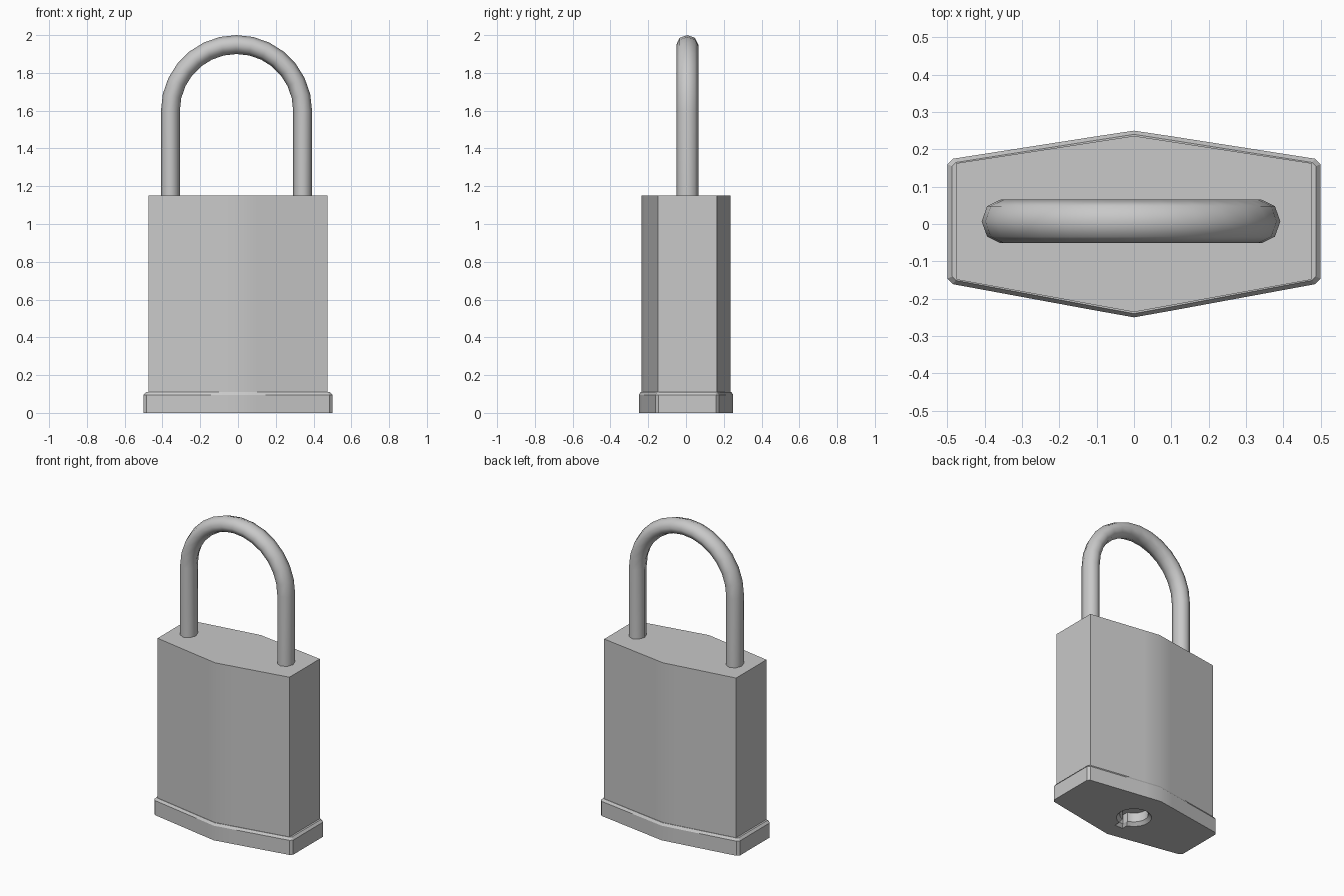
import bpy, bmesh
from math import sin, cos, pi, radians
from mathutils import Vector

if "Cube" in bpy.data.objects:
    bpy.data.objects.remove(bpy.data.objects["Cube"], do_unlink=True)

metal = bpy.data.materials.new("grey_metal")
metal.use_nodes = True
metal.diffuse_color = (0.58, 0.58, 0.58, 1)
metal.node_tree.nodes["Principled BSDF"].inputs["Base Color"].default_value = (0.58, 0.58, 0.58, 1)


def make_object(name, bm):
    bmesh.ops.recalc_face_normals(bm, faces=bm.faces)
    mesh = bpy.data.meshes.new(name)
    bm.to_mesh(mesh)
    bm.free()
    mesh.materials.append(metal)
    obj = bpy.data.objects.new(name, mesh)
    bpy.context.collection.objects.link(obj)
    return obj


def smooth(obj, angle):
    bpy.ops.object.select_all(action="DESELECT")
    obj.select_set(True)
    bpy.context.view_layer.objects.active = obj
    bpy.ops.object.shade_smooth_by_angle(angle=radians(angle))


def loft(name, rings):
    """Skin closed rings of points and cap both ends."""
    bm = bmesh.new()
    loops = [[bm.verts.new(p) for p in ring] for ring in rings]
    n = len(loops[0])
    for a, b in zip(loops, loops[1:]):
        for i in range(n):
            j = (i + 1) % n
            bm.faces.new((a[i], a[j], b[j], b[i]))
    bm.faces.new(loops[0])
    bm.faces.new(loops[-1])
    return make_object(name, bm)


def outline(half_x, peak, edge, z, corner=0.0, fold=0.1):
    """Long hexagon with support points beside the central folds."""
    near = peak + (edge - peak) * fold / half_x
    side = [(half_x - corner, edge), (fold, near), (0, peak), (-fold, near), (corner - half_x, edge)]
    back = [(x, y + 0.007 * abs(x) / half_x) for x, y in side]
    front = [(-x, -y + 0.007 * abs(x) / half_x) for x, y in side]
    if corner:
        cut = edge - corner
        back.append((-half_x, cut + 0.007))
        front.insert(0, (-half_x, -cut + 0.007))
        front.append((half_x, -cut + 0.007))
        back.insert(0, (half_x, cut + 0.007))
    return [(x, y, z) for x, y in back + front]


# Lock body
body = loft("lock_body", [outline(0.475, 0.236, 0.156, z) for z in (0.1, 1.15)])
smooth(body, 25)

# Base plate with chamfered upper rim
base = loft("base_plate", [
    outline(0.5, 0.25, 0.168, 0, 0.015),
    outline(0.5, 0.25, 0.168, 0.095, 0.015),
    outline(0.487, 0.24, 0.158, 0.11, 0.01)])

# Keyhole cutters: a countersunk round hole and a tapered slot toward the front
def circle(r, z):
    return [(r * cos(2 * pi * i / 24), r * sin(2 * pi * i / 24), z) for i in range(24)]


def slot(w, y, z):
    return [(-w, -y, z), (w, -y, z), (w, 0, z), (-w, 0, z)]


hole = loft("keyhole_cutter", [circle(0.115, -0.01), circle(0.085, 0.02), circle(0.085, 0.08)])
notch = loft("slot_cutter", [slot(0.035, 0.15, -0.01), slot(0.018, 0.125, 0.02), slot(0.018, 0.125, 0.08)])
for cutter in (hole, notch):
    cut = base.modifiers.new(cutter.name, "BOOLEAN")
    cut.operation = "DIFFERENCE"
    cut.solver = "EXACT"
    cut.object = cutter
bpy.context.view_layer.update()
graph = bpy.context.evaluated_depsgraph_get()
cut_mesh = bpy.data.meshes.new_from_object(base.evaluated_get(graph))
base.modifiers.clear()
base.data = cut_mesh
for cutter in (hole, notch):
    bpy.data.objects.remove(cutter, do_unlink=True)
smooth(base, 25)

# Shackle: octagonal tube swept along two legs and a half circle
STEPS, SIDES = 14, 8
path = [(Vector((0.35, 0, 1.12)), 0.0)]
for i in range(STEPS + 1):
    a = pi * i / STEPS
    path.append((Vector((0.35 * cos(a), 0, 1.6 + 0.35 * sin(a))), a))
path.append((Vector((-0.35, 0, 1.12)), pi))
rings = []
for centre, a in path:
    outward = Vector((cos(a), 0, sin(a)))
    ring = []
    for k in range(SIDES):
        t = 2 * pi * k / SIDES
        ring.append(centre + outward * 0.05 * cos(t) + Vector((-0.008, 0.007 + 0.058 * sin(t), 0)))
    rings.append(ring)
shackle = loft("shackle", rings)
smooth(shackle, 60)
